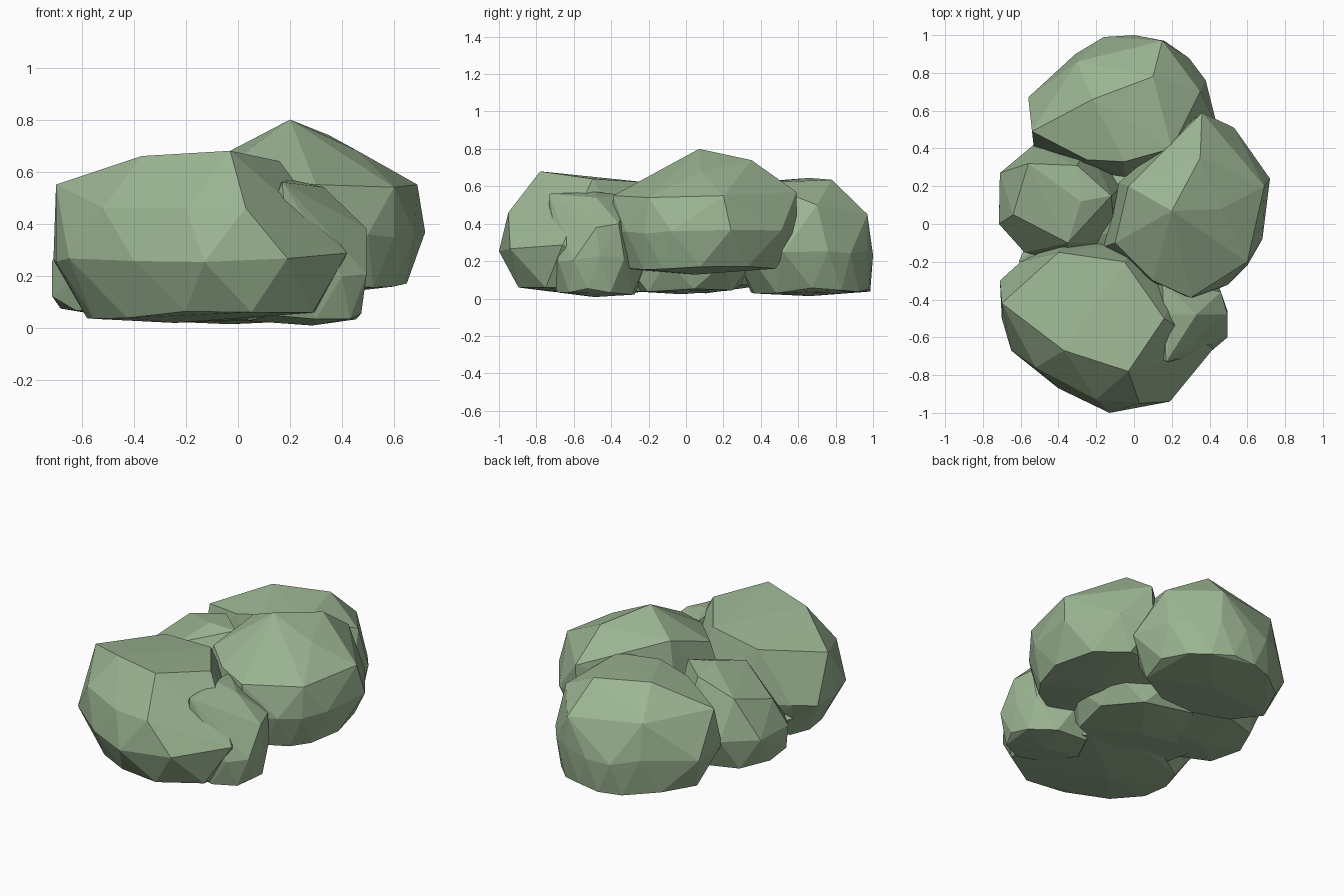
import bpy, bmesh, random
from mathutils import Vector

random.seed(4)
leaf = bpy.data.materials.new("leaf_green")
leaf.diffuse_color = (0.33, 0.46, 0.29, 1)


def clump(name, outline, waist, crown, floor, shrink, shift=(0, 0)):
    """Faceted bush lobe: a waist outline, a few crown points, a narrower base."""
    cx = sum(p[0] for p in outline) / len(outline)
    cy = sum(p[1] for p in outline) / len(outline)
    bm = bmesh.new()
    for x, y in outline:
        bm.verts.new((x, y, waist + random.uniform(-0.02, 0.02)))
    # base ring sits between the waist points so the sides break into triangles
    for i, (x, y) in enumerate(outline):
        px, py = outline[i - 1]
        mx, my = (x + px) / 2, (y + py) / 2
        bm.verts.new((cx + shift[0] + (mx - cx) * shrink,
                      cy + shift[1] + (my - cy) * shrink,
                      floor + random.uniform(0, 0.035)))
    bm.verts.new((cx, cy, floor - 0.012))
    for p in crown:
        bm.verts.new(Vector(p))
    hull = bmesh.ops.convex_hull(bm, input=bm.verts[:])
    loose = [g for g in set(hull["geom_interior"]) | set(hull["geom_unused"])
             if isinstance(g, bmesh.types.BMVert)]
    bmesh.ops.delete(bm, geom=loose, context='VERTS')
    bmesh.ops.recalc_face_normals(bm, faces=bm.faces[:])
    me = bpy.data.meshes.new(name)
    bm.to_mesh(me)
    bm.free()
    me.materials.append(leaf)
    bpy.context.collection.objects.link(bpy.data.objects.new(name, me))


# large lobe at the front left
clump("front_clump",
      [(-.71, -.3), (-.7, -.5), (-.65, -.67), (-.4, -.87), (-.13, -1), (.19, -.94),
       (.42, -.66), (.25, -.3), (0, -.1), (-.35, -.08), (-.6, -.2)], .27,
      [(-.7, -.42, .55), (-.37, -.67, .66), (-.03, -.78, .68), (.16, -.5, .64),
       (-.05, -.2, .62), (-.4, -.15, .59), (-.52, -.76, .46), (-.2, -.93, .46),
       (.03, -.95, .46)], .03, .86, (.06, .01))

# tallest lobe at the right, raised off the floor
clump("right_clump",
      [(-.16, -.12), (-.08, .22), (.15, .42), (.35, .59), (.53, .51), (.72, .24),
       (.68, -.08), (.6, -.22), (.5, -.32), (.33, -.39), (.1, -.32)], .36,
      [(.2, .07, .8), (.35, .35, .74), (.46, .08, .68), (.69, .2, .55),
       (.36, .59, .57), (.3, -.39, .55), (.6, -.2, .54), (-.1, -.1, .58),
       (-.03, .2, .68), (.1, -.3, .57)], .14, .86)

# lobe at the back
clump("back_clump",
      [(-.53, .4), (-.56, .67), (-.31, .9), (-.16, .99), (0, 1), (.16, .97),
       (.29, .88), (.38, .76), (.44, .52), (.28, .33), (-.05, .25), (-.3, .29)], .25,
      [(-.54, .49, .5), (-.22, .66, .645), (.1, .78, .635), (.15, .97, .45),
       (-.3, .86, .48), (.35, .7, .5), (.2, .4, .62), (-.05, .33, .62),
       (-.25, .34, .57)], .025, .88, (0, .03))

# smaller lobe at the left
clump("left_clump",
      [(-.71, .27), (-.715, 0), (-.58, -.15), (-.35, -.2), (-.1, -.1), (-.06, .2),
       (-.25, .42), (-.53, .42)], .25,
      [(-.28, .12, .59), (-.12, .15, .57), (-.3, .31, .57), (-.56, .32, .5),
       (-.64, .05, .42), (-.35, -.1, .53), (-.715, .02, .12)], .04, .9)

# small lobe tucked in at the front right
clump("front_right_clump",
      [(.495, -.6), (.495, -.46), (.45, -.33), (.22, -.2), (0, -.3), (.02, -.6),
       (.2, -.74), (.4, -.68)], .21,
      [(.17, -.73, .56), (.2, -.48, .57), (.33, -.48, .54), (.495, -.48, .38),
       (.46, -.36, .4), (.15, -.3, .55)], .02, .9)

# low core that fills the gap between the lobes
clump("core_clump",
      [(-.61, -.2), (-.3, -.35), (.2, -.35), (.34, -.1), (.3, .2), (0, .35),
       (-.4, .3)], .2, [(0, 0, .45), (-.2, .1, .4)], .035, .9)
